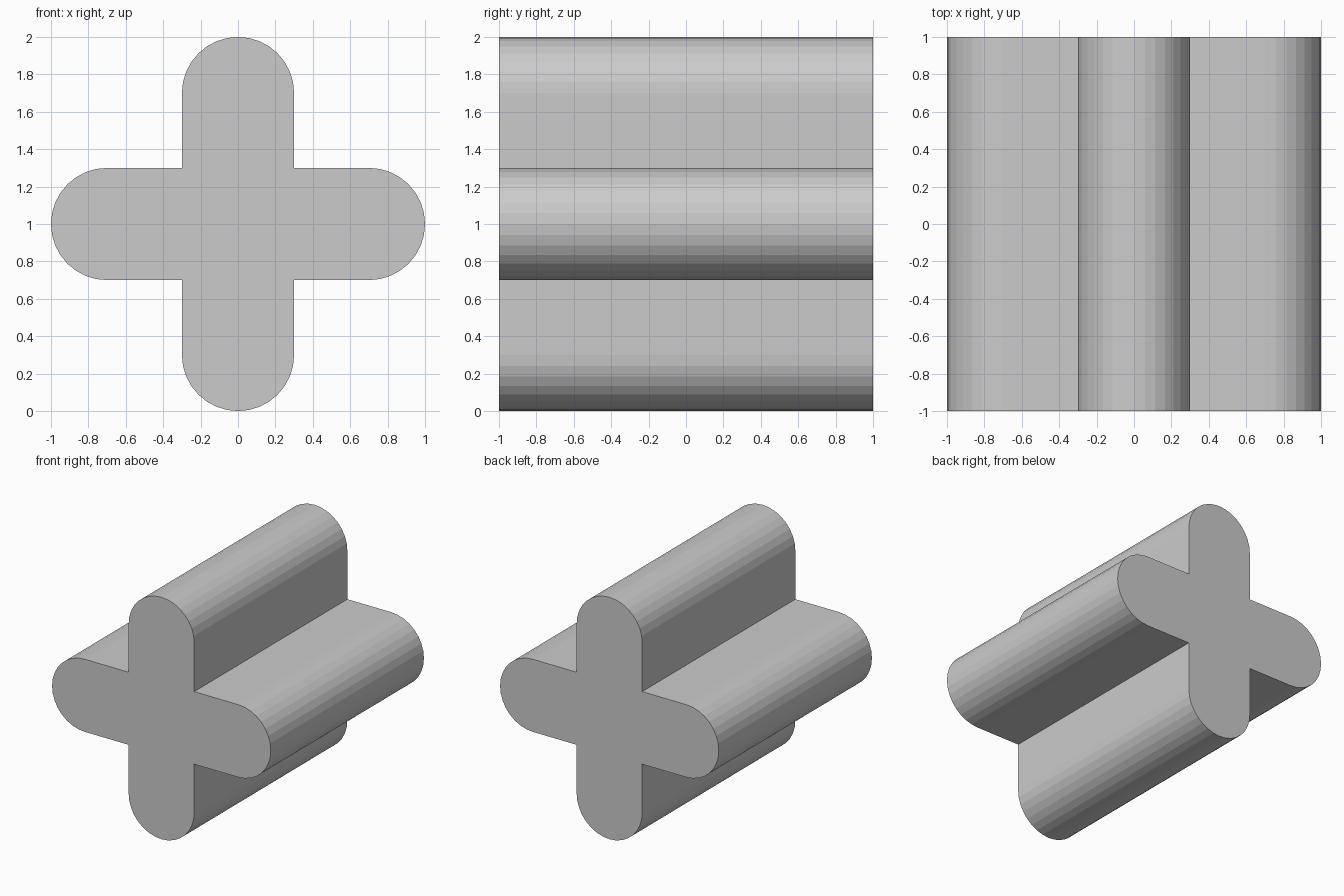
import bpy, bmesh
from math import pi, sin, cos
from mathutils import Matrix, Vector

if "Cube" in bpy.data.objects:
    bpy.data.objects.remove(bpy.data.objects["Cube"])

R = 0.3          # half width of each arm and radius of its rounded end
REACH = 0.7      # distance from the centre to each end's arc centre
STEPS = 16       # facets per rounded end
LENGTH = 2.0


def arm_outline(turn):
    """Rounded end of one arm plus the inner corner that follows it."""
    pts = [Vector((REACH + R * cos(a), 0, R * sin(a)))
           for a in (-pi / 2 + pi * i / STEPS for i in range(STEPS + 1))]
    pts.append(Vector((R, 0, R)))
    rot = Matrix.Rotation(-turn * pi / 2, 3, 'Y')
    return [rot @ p for p in pts]


# Cross-shaped profile, repeated for the four arms
bm = bmesh.new()
profile = [p for turn in range(4) for p in arm_outline(turn)]
face = bm.faces.new([bm.verts.new(p + Vector((0, -LENGTH / 2, 1))) for p in profile])

# Extrude front to back
result = bmesh.ops.extrude_face_region(bm, geom=[face], use_keep_orig=True)
back = [g for g in result["geom"] if isinstance(g, bmesh.types.BMVert)]
bmesh.ops.translate(bm, verts=back, vec=(0, LENGTH, 0))
bmesh.ops.recalc_face_normals(bm, faces=bm.faces)

mesh = bpy.data.meshes.new("rounded_cross_bar")
bm.to_mesh(mesh)
bm.free()
bpy.context.collection.objects.link(bpy.data.objects.new("rounded_cross_bar", mesh))
